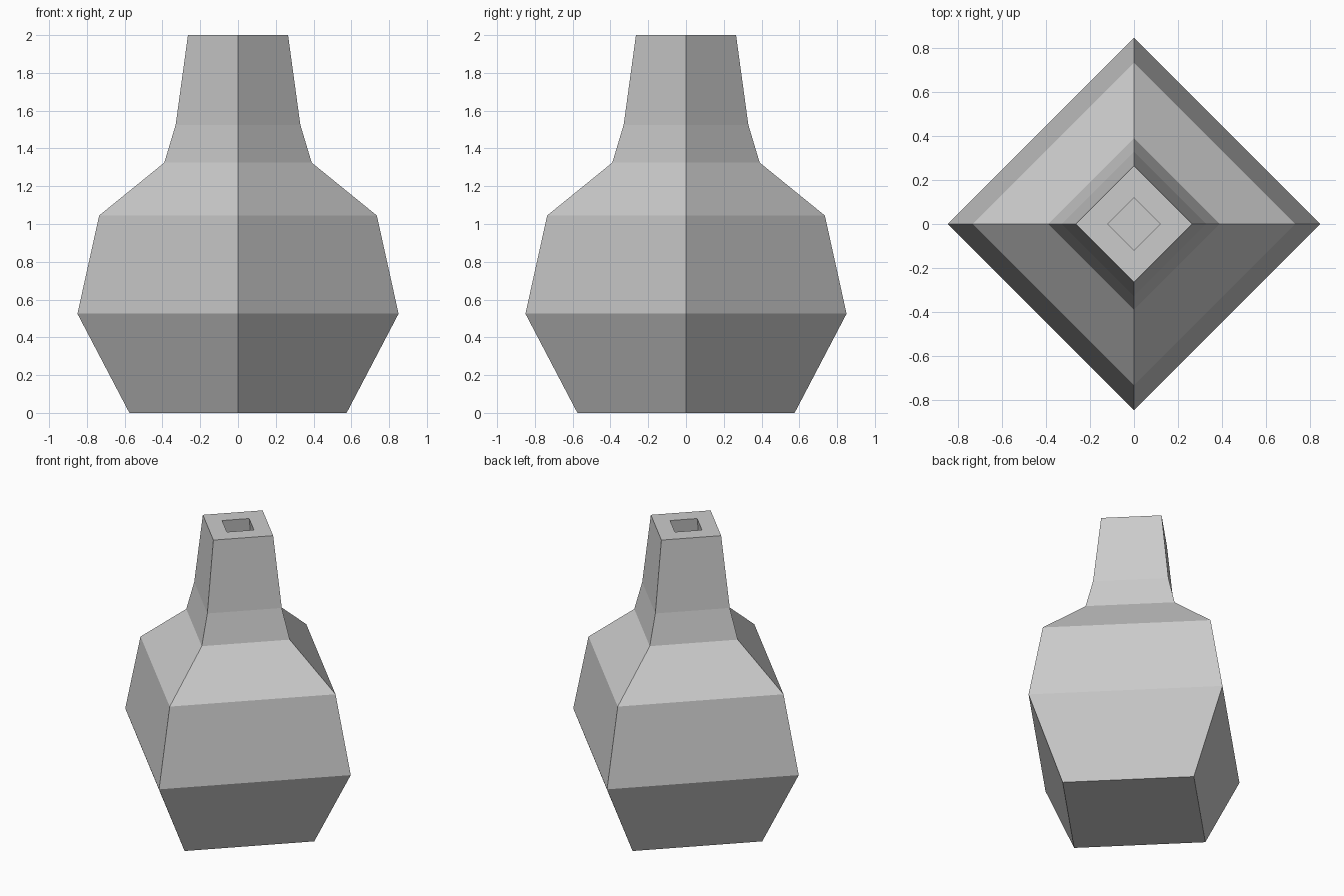
import bpy
import bmesh
import math

cube = bpy.data.objects.get("Cube")
if cube:
    bpy.data.objects.remove(cube, do_unlink=True)

# Plain grey clay
clay = bpy.data.materials.new("grey clay")
clay.use_nodes = True
GREY = (0.6, 0.6, 0.6, 1)
clay.diffuse_color = GREY
clay.node_tree.nodes["Principled BSDF"].inputs["Base Color"].default_value = GREY

SIDES = 4
WALL = 0.145  # wall thickness measured along a corner
FLOOR = 0.1

# Outer profile as (corner radius, height), from foot to rim
outer = [(0.575, 0), (0.85, 0.525), (0.735, 1.045),
         (0.39, 1.325), (0.33, 1.525), (0.265, 2)]

# Hollow inside follows the outer wall from rim down to the floor
inner = [(r - WALL, z) for r, z in reversed(outer)]
inner[-1] = (inner[-1][0] + 0.05, FLOOR)


def lathe(name, profile, material):
    """Turn a profile around z with few sides and cap both ends."""
    bm = bmesh.new()
    rings = []
    for r, z in profile:
        angles = [math.tau * i / SIDES for i in range(SIDES)]
        rings.append([bm.verts.new((r * math.cos(a), r * math.sin(a), z))
                      for a in angles])
    for low, high in zip(rings, rings[1:]):
        for i in range(SIDES):
            j = (i + 1) % SIDES
            bm.faces.new((low[i], low[j], high[j], high[i]))
    bm.faces.new(list(reversed(rings[0])))
    bm.faces.new(rings[-1])
    bmesh.ops.recalc_face_normals(bm, faces=bm.faces)
    mesh = bpy.data.meshes.new(name)
    bm.to_mesh(mesh)
    bm.free()
    mesh.materials.append(material)
    obj = bpy.data.objects.new(name, mesh)
    bpy.context.collection.objects.link(obj)
    return obj


# Square bottle vase: outside, flat rim, hollow inside and floor
lathe("vase", outer + inner, clay)
